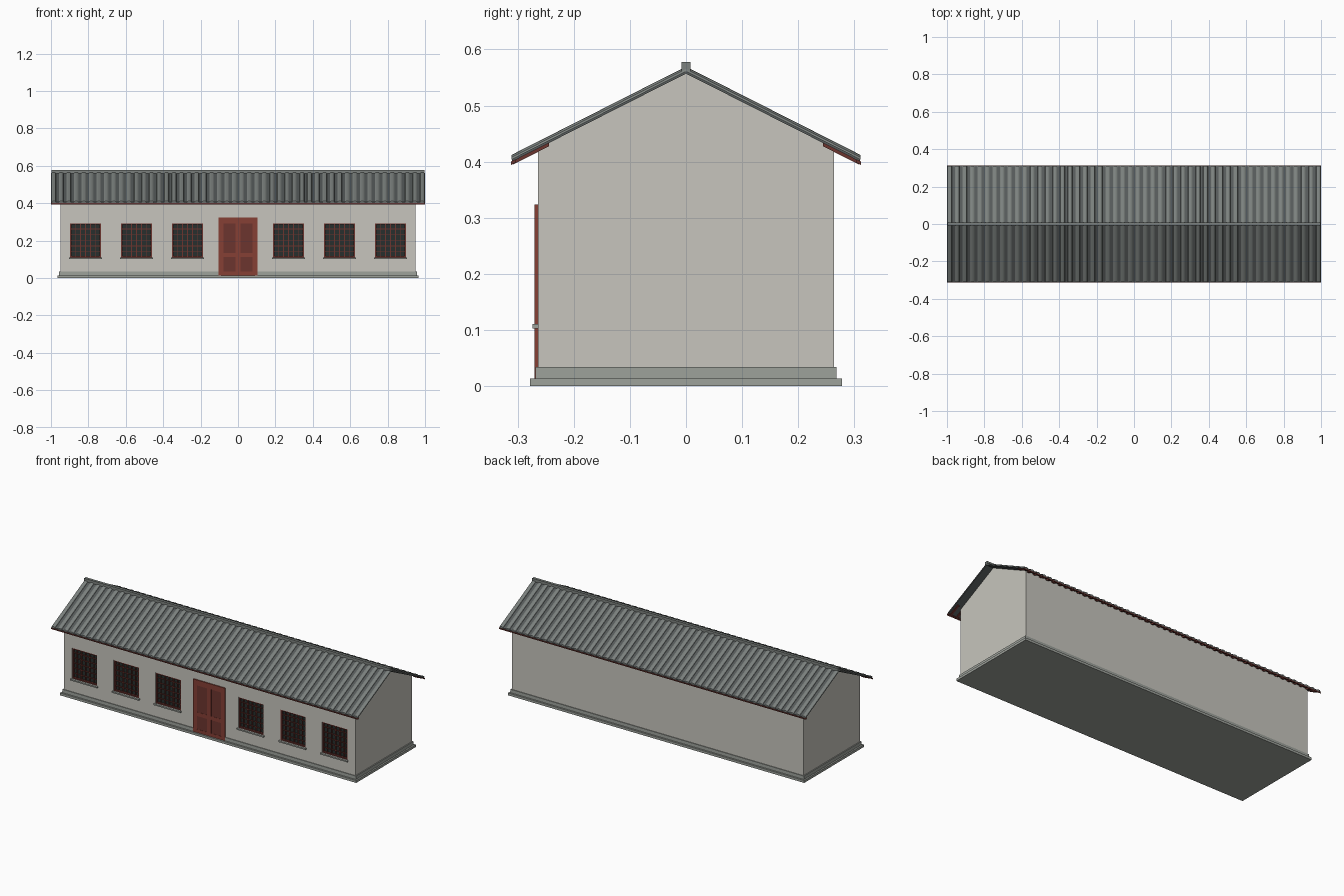
import bpy, bmesh, math
from mathutils import Matrix, Vector

if "Cube" in bpy.data.objects:
    bpy.data.objects.remove(bpy.data.objects["Cube"])


def material(name, r, g, b):
    m = bpy.data.materials.new(name)
    m.diffuse_color = (r, g, b, 1)
    m.use_nodes = True
    m.node_tree.nodes["Principled BSDF"].inputs["Base Color"].default_value = m.diffuse_color
    return m


PLASTER = material("plaster", 0.57, 0.56, 0.51)
STONE = material("stone", 0.34, 0.36, 0.33)
TILE = material("tile", 0.2, 0.22, 0.21)
PAN = material("tile_pan", 0.09, 0.1, 0.1)
RED = material("red_wood", 0.24, 0.05, 0.035)
DARK_RED = material("dark_red_wood", 0.15, 0.035, 0.028)
GLASS = material("dark_pane", 0.02, 0.028, 0.026)


def add_box(bm, x0, x1, y0, y1, z0, z1):
    mat = Matrix.Translation(((x0 + x1) / 2, (y0 + y1) / 2, (z0 + z1) / 2))
    mat = mat @ Matrix.Diagonal((x1 - x0, y1 - y0, z1 - z0, 1))
    bmesh.ops.create_cube(bm, size=1, matrix=mat)


def add_prism(bm, profile, offset):
    face = bm.faces.new([bm.verts.new(p) for p in profile])
    ext = bmesh.ops.extrude_face_region(bm, geom=[face])
    verts = [v for v in ext["geom"] if isinstance(v, bmesh.types.BMVert)]
    bmesh.ops.translate(bm, verts=verts, vec=offset)


def finish(bm, name, mat):
    bmesh.ops.recalc_face_normals(bm, faces=bm.faces)
    me = bpy.data.meshes.new(name)
    bm.to_mesh(me)
    bm.free()
    ob = bpy.data.objects.new(name, me)
    bpy.context.collection.objects.link(ob)
    if mat:
        me.materials.append(mat)
    return ob


def boxes(name, mat, items):
    bm = bmesh.new()
    for b in items:
        add_box(bm, *b)
    return finish(bm, name, mat)


SLOPE = 0.506
EAVE = 0.31
WALL_Y = 0.264
RIDGE = 0.557          # underside of the roof at the ridge
WINDOWS = [s * x for x in (0.27, 0.543, 0.815) for s in (-1, 1)]
HALF_W, WIN_Z0, WIN_Z1 = 0.082, 0.111, 0.292


def roof_z(y, lift=0.0):
    return RIDGE - SLOPE * abs(y) + lift


# Stepped plinth
boxes("plinth_base", STONE, [(-0.965, 0.965, -0.278, 0.278, 0, 0.014)])
boxes("plinth_step", STONE, [(-0.956, 0.956, -0.268, 0.268, 0.014, 0.034)])

# Walls with gable ends
bm = bmesh.new()
eave_z = roof_z(WALL_Y)
add_prism(bm, [(-0.95, -WALL_Y, 0.03), (-0.95, WALL_Y, 0.03), (-0.95, WALL_Y, eave_z),
               (-0.95, 0, RIDGE), (-0.95, -WALL_Y, eave_z)], (1.9, 0, 0))
walls = finish(bm, "walls", PLASTER)

# Window recesses
cutter = boxes("window_cutter", None,
               [(c - HALF_W, c + HALF_W, -0.3, -WALL_Y + 0.02, WIN_Z0, WIN_Z1) for c in WINDOWS])
cutter.hide_render = True
mod = walls.modifiers.new("window_recesses", 'BOOLEAN')
mod.operation, mod.object, mod.solver = 'DIFFERENCE', cutter, 'EXACT'
bpy.context.view_layer.objects.active = walls
bpy.ops.object.modifier_apply(modifier=mod.name)
bpy.data.objects.remove(cutter)

# Windows: pane, frame, lattice, sill
panes, bars, sills, lips = [], [], [], []
for c in WINDOWS:
    x0, x1 = c - HALF_W, c + HALF_W
    panes.append((x0, x1, -0.25, -0.242, WIN_Z0, WIN_Z1))
    for a, b in ((x0, x0 + 0.007), (x1 - 0.007, x1)):
        bars.append((a, b, -0.261, -0.248, WIN_Z0, WIN_Z1))
    for a, b in ((WIN_Z0, WIN_Z0 + 0.007), (WIN_Z1 - 0.007, WIN_Z1)):
        bars.append((x0, x1, -0.261, -0.248, a, b))
    for i in range(1, 6):
        x = x0 + (x1 - x0) * i / 6
        z = WIN_Z0 + (WIN_Z1 - WIN_Z0) * i / 6
        w = 0.003 if i in (2, 4) else 0.0018
        bars.append((x - w, x + w, -0.257, -0.248, WIN_Z0, WIN_Z1))
        bars.append((x0, x1, -0.256, -0.248, z - 0.0018, z + 0.0018))
    sills.append((x0 - 0.006, x1 + 0.006, -0.274, -0.25, 0.103, 0.111))
boxes("window_panes", GLASS, panes)
boxes("window_lattice", DARK_RED, bars)
boxes("window_sills", STONE, sills)

# Double door: outer frame, leaf rails and stiles, sunken panels
z0, z1 = 0.014, 0.324
frame = [(-0.103, -0.091, -0.27, -0.258, z0, z1), (0.091, 0.103, -0.27, -0.258, z0, z1),
         (-0.103, 0.103, -0.27, -0.258, z1 - 0.012, z1)]
leaves = []
for s in (-1, 1):
    lo, hi = sorted((s * 0.001, s * 0.091))
    for a, b in ((lo, lo + 0.013), (hi - 0.013, hi)):
        leaves.append((a, b, -0.2695, -0.258, z0, z1 - 0.012))
    for a, b in ((z0, 0.034), (0.112, 0.135), (0.292, z1 - 0.012)):
        leaves.append((lo, hi, -0.2695, -0.258, a, b))
boxes("door_frame", RED, frame)
boxes("door_leaves", RED, leaves)
boxes("door_panels", DARK_RED, [(-0.092, 0.092, -0.2685, -0.258, z0, z1 - 0.01)])

# Roof deck: thin sloped sheet on both sides
bm = bmesh.new()
add_prism(bm, [(-0.995, y, roof_z(y, l)) for y, l in
               ((-EAVE, 0), (0, 0), (EAVE, 0), (EAVE, 0.006), (0, 0.006), (-EAVE, 0.006))],
          (1.99, 0, 0))
finish(bm, "roof_deck", PAN)

# Rounded tile ribs running from ridge to eaves
bm = bmesh.new()
COUNT = 50
for i in range(COUNT):
    x = -0.986 + 1.972 * i / (COUNT - 1)
    for s in (-1, 1):
        prof = [(x + 0.013 * math.cos(t * math.pi / 6), 0,
                 RIDGE + 0.004 + 0.0085 * math.sin(t * math.pi / 6)) for t in range(7)]
        add_prism(bm, prof, (0, s * (EAVE + 0.001), -SLOPE * (EAVE + 0.001)))
finish(bm, "tile_ribs", TILE)

# Ridge cap
boxes("ridge_cap", TILE, [(-0.997, 0.997, -0.008, 0.008, 0.56, 0.578)])

# Rafter tails and eave battens
bm = bmesh.new()
for s in (-1, 1):
    for i in range(48):
        x = -0.98 + 1.96 * i / 47
        prof = [(x - 0.006, s * y, roof_z(y, l)) for y, l in
                ((0.244, 0), (0.308, 0), (0.308, -0.006), (0.244, -0.006))]
        add_prism(bm, prof, (0.012, 0, 0))
finish(bm, "rafter_tails", DARK_RED)

bm = bmesh.new()
for s in (-1, 1):
    prof = [(-1, s * y, roof_z(y, l)) for y, l in
            ((0.304, 0.001), (0.312, 0.001), (0.312, -0.005), (0.304, -0.005))]
    add_prism(bm, prof, (2, 0, 0))
finish(bm, "eave_battens", DARK_RED)
